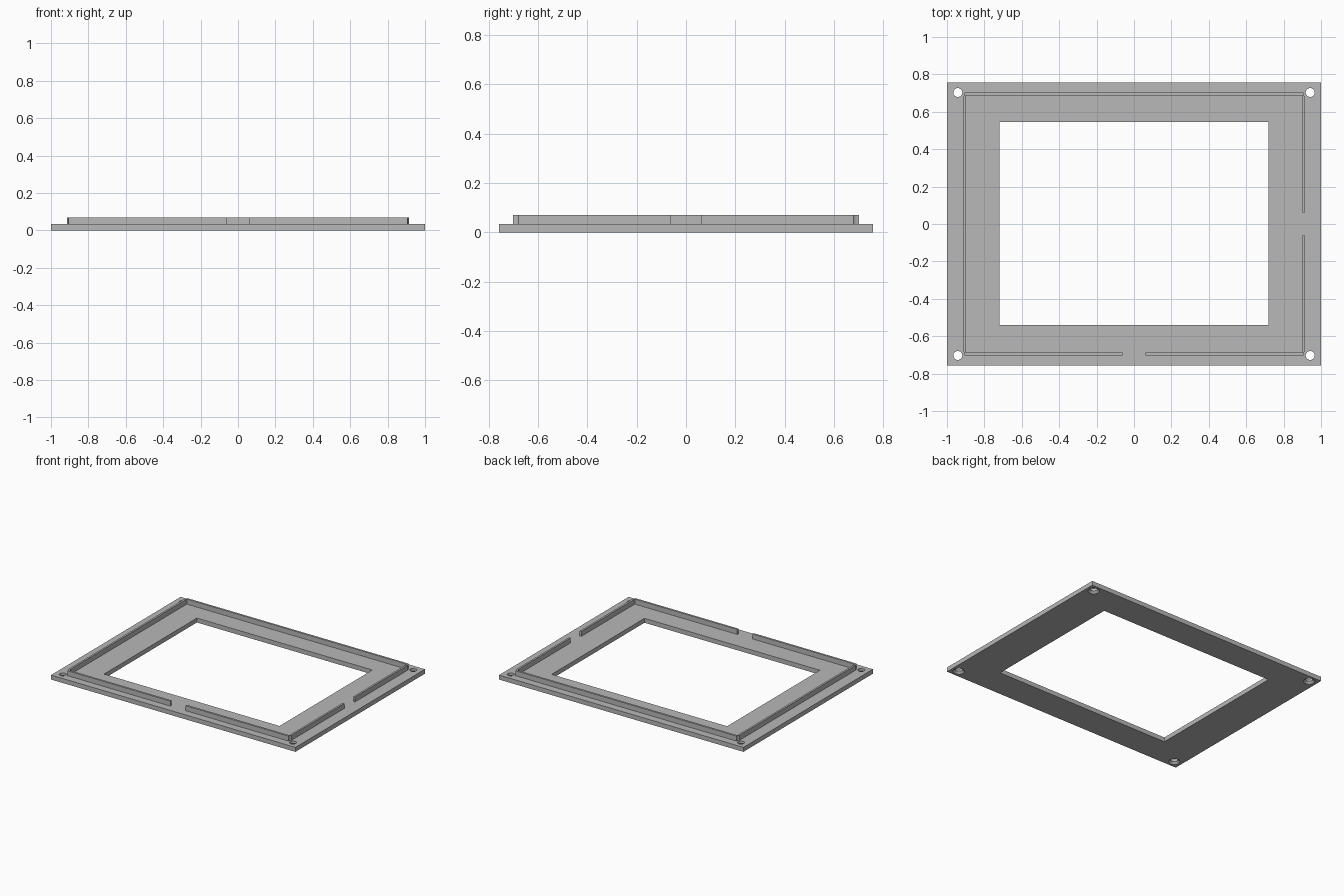
import bpy
import bmesh
from mathutils import Matrix, Vector

default = bpy.data.objects.get("Cube")
if default:
    bpy.data.objects.remove(default, do_unlink=True)

grey = bpy.data.materials.new("plain grey")
grey.use_nodes = True
grey.diffuse_color = (0.48, 0.48, 0.48, 1)
grey.node_tree.nodes["Principled BSDF"].inputs["Base Color"].default_value = grey.diffuse_color

PLATE_TOP, RIM_TOP = 0.033, 0.07
HOLES = [(sx * 0.942, sy * 0.703) for sx in (-1, 1) for sy in (-1, 1)]


def finish(name, bm):
    mesh = bpy.data.meshes.new(name)
    bm.to_mesh(mesh)
    bm.free()
    mesh.materials.append(grey)
    obj = bpy.data.objects.new(name, mesh)
    bpy.context.collection.objects.link(obj)
    return obj


def box(name, low, high):
    low, high = Vector(low), Vector(high)
    bm = bmesh.new()
    bmesh.ops.create_cube(bm, size=1, matrix=Matrix.Translation((low + high) / 2)
                          @ Matrix.Diagonal((*(high - low), 1)))
    return finish(name, bm)


def cone(name, centre, r_low, r_high, z_low, z_high):
    bm = bmesh.new()
    bmesh.ops.create_cone(bm, cap_ends=True, segments=32, radius1=r_low, radius2=r_high,
                          depth=z_high - z_low,
                          matrix=Matrix.Translation((*centre, (z_low + z_high) / 2)))
    return finish(name, bm)


def cut(target, cutter):
    mod = target.modifiers.new("cut", 'BOOLEAN')
    mod.operation, mod.solver, mod.object = 'DIFFERENCE', 'EXACT', cutter
    bpy.context.view_layer.objects.active = target
    bpy.ops.object.modifier_apply(modifier=mod.name)
    bpy.data.objects.remove(cutter, do_unlink=True)


# Flat plate with the large window and countersunk screw holes
plate = box("base_plate", (-1, -0.757, 0), (1, 0.757, PLATE_TOP))
cut(plate, box("window_cutter", (-0.718, -0.54, -0.1), (0.718, 0.545, 0.1)))
for hole in HOLES:
    cut(plate, cone("hole_cutter", hole, 0.024, 0.024, -0.1, 0.1))
    cut(plate, cone("countersink_cutter", hole, 0.044, 0.024, -0.005, 0.015))

# Thin raised rim with gaps in the front and left sides, scooped around the screws
rim = box("raised_rim", (-0.914, -0.702, PLATE_TOP), (0.914, 0.702, RIM_TOP))
cut(rim, box("inside_cutter", (-0.9, -0.687, -0.1), (0.9, 0.687, 0.2)))
cut(rim, box("front_gap_cutter", (-0.062, -0.8, -0.1), (0.062, -0.6, 0.2)))
cut(rim, box("side_gap_cutter", (0.8, -0.062, -0.1), (1, 0.062, 0.2)))
for hole in HOLES:
    cut(rim, cone("screw_clearance_cutter", hole, 0.037, 0.037, -0.1, 0.2))

# Smooth the round holes while the edges stay crisp
for part in (plate, rim):
    bpy.ops.object.select_all(action='DESELECT')
    part.select_set(True)
    bpy.context.view_layer.objects.active = part
    bpy.ops.object.shade_smooth_by_angle()
